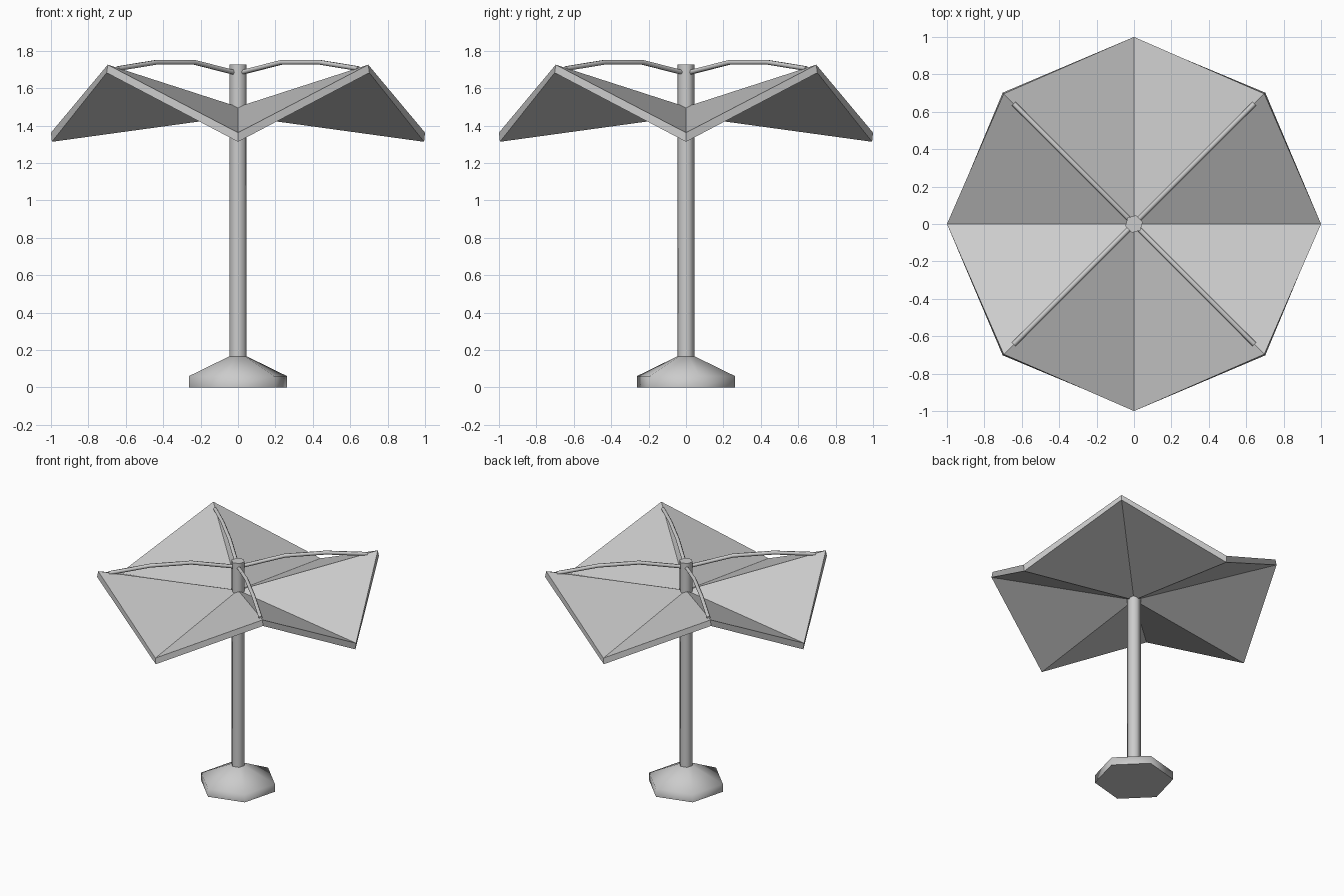
import bpy, bmesh
from math import radians, cos, sin, pi

cube = bpy.data.objects.get("Cube")
if cube:
    bpy.data.objects.remove(cube, do_unlink=True)

# One plain grey for every part
grey = bpy.data.materials.new("light_grey")
grey.use_nodes = True
grey.diffuse_color = (0.6, 0.6, 0.6, 1)
grey.node_tree.nodes["Principled BSDF"].inputs["Base Color"].default_value = (0.6, 0.6, 0.6, 1)


def finish(name, bm, smooth_angle=None):
    bmesh.ops.recalc_face_normals(bm, faces=bm.faces)
    mesh = bpy.data.meshes.new(name)
    bm.to_mesh(mesh)
    bm.free()
    mesh.materials.append(grey)
    obj = bpy.data.objects.new(name, mesh)
    bpy.context.collection.objects.link(obj)
    if smooth_angle:
        bpy.ops.object.select_all(action='DESELECT')
        obj.select_set(True)
        bpy.context.view_layer.objects.active = obj
        bpy.ops.object.shade_smooth_by_angle(angle=radians(smooth_angle))
    return obj


def lathe(name, profile, sides=6, turn=15, smooth_angle=62):
    """Stack rings of (radius, z) and cap both ends."""
    bm = bmesh.new()
    rings = []
    for r, z in profile:
        angles = [radians(turn) + 2 * pi * i / sides for i in range(sides)]
        rings.append([bm.verts.new((r * cos(a), r * sin(a), z)) for a in angles])
    for low, high in zip(rings, rings[1:]):
        for i in range(sides):
            j = (i + 1) % sides
            bm.faces.new((low[i], low[j], high[j], high[i]))
    bm.faces.new(rings[0][::-1])
    bm.faces.new(rings[-1])
    return finish(name, bm, smooth_angle)


# Six-sided foot and pole
lathe("base", [(0.272, 0), (0.272, 0.06), (0.05, 0.165)])
lathe("pole", [(0.048, 0.1), (0.048, 1.725)])


# Folded canopy: valleys along the axes, ridges on the diagonals
def canopy_layer(bm, centre_z, valley, ridge):
    centre = bm.verts.new((0, 0, centre_z))
    rim = []
    for i in range(8):
        r, z = ridge if i % 2 else valley
        a = i * pi / 4
        rim.append(bm.verts.new((r * cos(a), r * sin(a), z)))
    for i in range(8):
        bm.faces.new((centre, rim[i], rim[(i + 1) % 8]))
    return rim


bm = bmesh.new()
top = canopy_layer(bm, 1.5, (1.0, 1.362), (0.985, 1.725))
bottom = canopy_layer(bm, 1.45, (0.995, 1.313), (0.993, 1.682))
for i in range(8):
    j = (i + 1) % 8
    bm.faces.new((top[i], bottom[i], bottom[j], top[j]))
finish("canopy", bm)


# Four bent ribs from the pole to the raised corners
def rib(name, angle, path, radius=0.014, sides=6):
    bm = bmesh.new()
    rings = []
    for d, z in path:
        ring = []
        for k in range(sides):
            t = 2 * pi * k / sides
            side, up = radius * cos(t), radius * sin(t)
            ring.append(bm.verts.new((d * cos(angle) - side * sin(angle),
                                      d * sin(angle) + side * cos(angle), z + up)))
        rings.append(ring)
    for a, b in zip(rings, rings[1:]):
        for k in range(sides):
            n = (k + 1) % sides
            bm.faces.new((a[k], a[n], b[n], b[k]))
    bm.faces.new(rings[0])
    bm.faces.new(rings[-1][::-1])
    finish(name, bm, 62)


rib_path = [(0.02, 1.682), (0.33, 1.738), (0.62, 1.738), (0.91, 1.704)]
for i, corner in enumerate(("back_left", "back_right", "front_right", "front_left")):
    rib("rib_" + corner, pi / 4 + i * pi / 2, rib_path)
